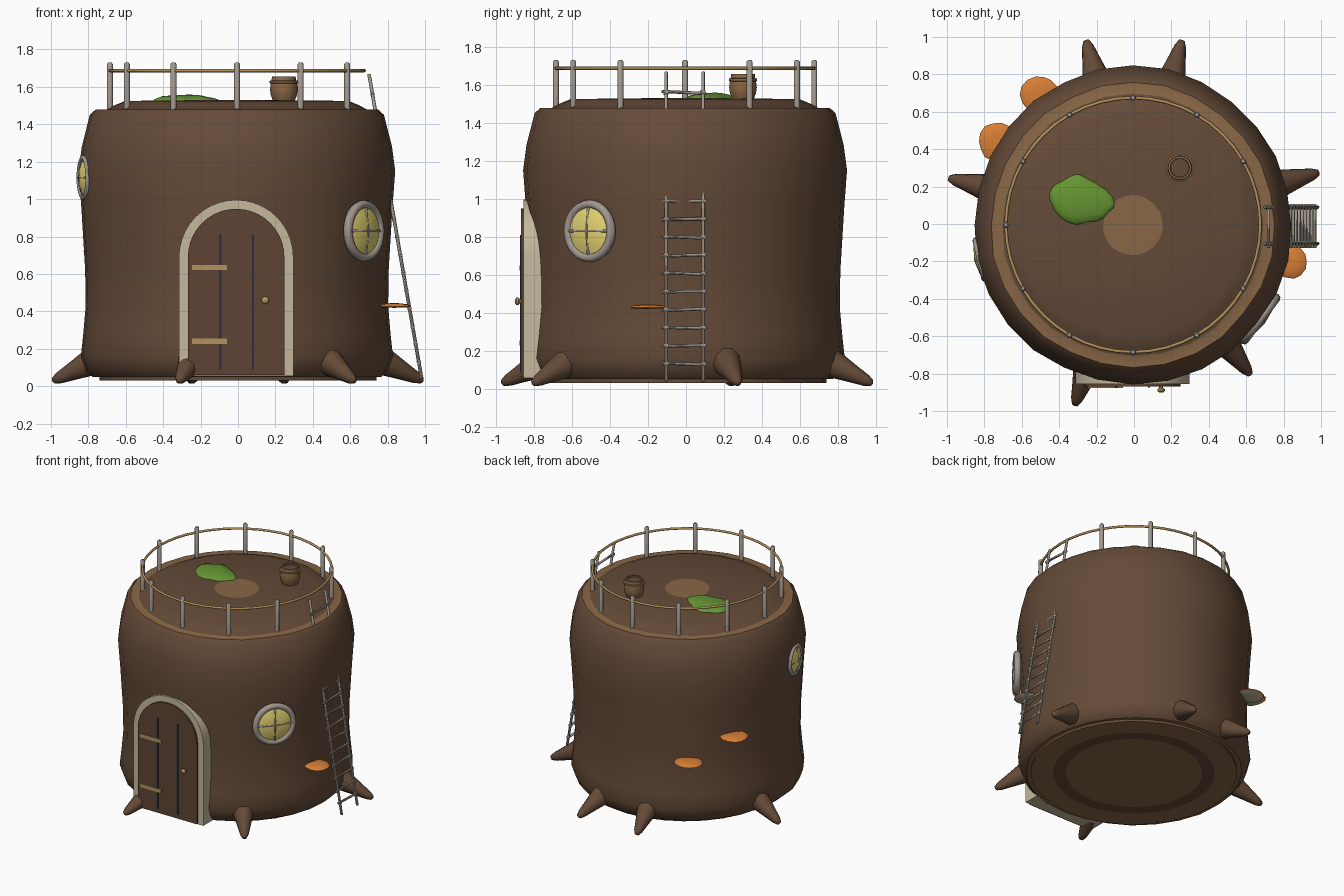
import bpy, bmesh, math, random
from mathutils import Vector, Matrix

random.seed(4)
if "Cube" in bpy.data.objects:
    bpy.data.objects.remove(bpy.data.objects["Cube"])


def material(name, rgb):
    m = bpy.data.materials.new(name)
    m.use_nodes = True
    m.diffuse_color = (*rgb, 1)
    m.node_tree.nodes["Principled BSDF"].inputs["Base Color"].default_value = (*rgb, 1)
    return m


BARK = material("bark brown", (.128, .069, .039))
PALE = material("pale wood", (.25, .135, .062))
DOOR = material("dark wood", (.112, .056, .034))
STONE = material("cream stone", (.56, .48, .34))
GAP = material("dark blue gap", (.02, .03, .055))
GLASS = material("yellow glass", (.80, .67, .17))
GREY = material("weathered grey", (.36, .315, .27))
TAN = material("tan rope", (.46, .29, .11))
ORANGE = material("orange fungus", (.68, .21, .035))
GREEN = material("leaf green", (.13, .30, .032))


def finish(name, bm, mats, matrix=Matrix(), angle=40):
    me = bpy.data.meshes.new(name)
    bm.to_mesh(me)
    bm.free()
    for m in mats:
        me.materials.append(m)
    me.transform(matrix)
    me.shade_smooth()
    me.set_sharp_from_angle(angle=math.radians(angle))
    ob = bpy.data.objects.new(name, me)
    bpy.context.collection.objects.link(ob)
    return ob


def lathe(name, profile, mats, sides=16, matrix=Matrix(), rule=lambda k: 0, wobble=0, angle=40):
    """Spin (radius, height) points, listed bottom to top, around z."""
    bm = bmesh.new()
    scale = [1 + random.uniform(-wobble, wobble) for _ in range(sides)]
    rows = []
    for r, z in profile:
        rows.append([bm.verts.new((r * s * math.cos(math.tau * i / sides),
                                   r * s * math.sin(math.tau * i / sides), z))
                     for i, s in enumerate(scale)])
    for k, (lo, hi) in enumerate(zip(rows, rows[1:])):
        for i in range(sides):
            j = (i + 1) % sides
            f = bm.faces.new((lo[i], lo[j], hi[j], hi[i]))
            f.material_index = rule(k)
    bmesh.ops.remove_doubles(bm, verts=bm.verts, dist=1e-5)
    return finish(name, bm, mats, matrix, angle)


def aim(a, b):
    a, b = Vector(a), Vector(b)
    return Matrix.Translation(a) @ (b - a).to_track_quat('Z', 'Y').to_matrix().to_4x4()


def rod(name, a, b, r, mat, sides=8):
    n = (Vector(b) - Vector(a)).length
    return lathe(name, [(0, 0), (r, 0), (r, n - r / 2), (r * .6, n), (0, n)], [mat], sides, aim(a, b))


def ring(name, major, minor, mat, matrix, sides=32, depth=1):
    pts = [(major + minor * math.cos(math.tau * k / 8),
            depth * minor * math.sin(math.tau * k / 8)) for k in range(9)]
    return lathe(name, pts, [mat], sides, matrix, angle=60)


def box(name, lo, hi, mat):
    bm = bmesh.new()
    lo, hi = Vector(lo), Vector(hi)
    bmesh.ops.create_cube(bm, size=1,
                          matrix=Matrix.Translation((lo + hi) / 2) @ Matrix.Diagonal((*(hi - lo), 1)))
    return finish(name, bm, [mat])


def arch(name, half, bottom, spring, front, back, mat):
    """Round-topped slab facing the front."""
    bm = bmesh.new()
    pts = [(half, bottom)]
    pts += [(half * math.cos(math.pi * k / 20), spring + half * math.sin(math.pi * k / 20))
            for k in range(21)]
    pts.append((-half, bottom))
    face = bm.faces.new([bm.verts.new((x - .01, front, z)) for x, z in pts])
    out = bmesh.ops.extrude_face_region(bm, geom=[face])
    bmesh.ops.translate(bm, vec=(0, back - front, 0),
                        verts=[v for v in out["geom"] if isinstance(v, bmesh.types.BMVert)])
    bmesh.ops.recalc_face_normals(bm, faces=bm.faces)
    return finish(name, bm, [mat])


# Trunk with pale rim and pale heartwood on the deck
trunk = [(0, .05), (.775, .05), (.812, .085), (.838, .16), (.825, .28), (.812, .43), (.815, .62),
         (.835, .95), (.85, 1.15), (.833, 1.28), (.79, 1.45), (.76, 1.478), (.70, 1.478),
         (.66, 1.5), (.6, 1.525), (.16, 1.53), (0, 1.53)]
lathe("trunk", trunk, [BARK, PALE], 28, Matrix.Translation((-.006, -.006, 0)),
      lambda k: int(k in (0, 11, 15)), .008)
lathe("trunk_base", [(0, .03), (.49, .03), (.58, .03), (.74, .03), (.74, .055)],
      [PALE, BARK], 32, rule=lambda k: int(k in (1, 3)))

# Roots
for x, y in [(-.25, .96), (.25, .96), (.97, .27), (-.97, .24), (.61, -.79), (-.31, -.95)]:
    lathe("root", [(.09, 0), (.075, .1), (.05, .21), (.032, .295), (.018, .328), (0, .336)], [BARK], 10,
          aim((x * .72, y * .72, .17), (x, y, .037)), angle=80)

# Door
arch("door_frame", .306, .055, .69, -.856, -.68, STONE)
arch("door", .258, .06, .69, -.87, -.8, DOOR)
for x in (-.095, .08):
    box("plank_gap", (x - .006, -.873, .09), (x + .006, -.868, .81), GAP)
for z in (.24, .635):
    box("hinge", (-.245, -.877, z - .014), (-.06, -.868, z + .014), TAN)
lathe("door_knob", [(0, 0), (.01, 0), (.01, .01), (.02, .018), (.02, .028), (.01, .036), (0, .037)],
      [TAN], 12, aim((.145, -.865, .46), (.145, -1, .46)))

# Round windows with domed panes, built in a plane that looks outward
for deg, z, size in ((-37, .83, .165), (193, 1.115, .122)):
    a = math.radians(deg)
    out = Vector((math.cos(a), math.sin(a), 0))
    side = Vector((-math.sin(a), math.cos(a), 0))
    m = Matrix((side, Vector((0, 0, 1)), out)).transposed().to_4x4()
    m.translation = out * .843 + Vector((0, 0, z))
    t = size * .14
    h = size - t
    ring("window_frame", h, t, GREY, m, 28, 1.1)
    lathe("window_glass", [(h, .002), (h * .75, .016), (h * .4, .026), (0, .03)], [GLASS], 28, m)
    for u, v in ((1, 0), (0, 1), (-1, 0), (0, -1)):
        rod("window_bar", m @ Vector((0, 0, .028)), m @ Vector((u * h, v * h, .01)), size * .045, GREY)

# Bracket fungi
for x, y, z, r in ((-.505, .69, .55, .102), (-.73, .44, .72, .102), (.835, -.2, .425, .092)):
    lathe("bracket_fungus", [(0, -.006), (r * .9, -.004), (r, .002), (r * .85, .012), (r * .4, .018), (0, .019)],
          [STONE, ORANGE], 14, Matrix.Translation((x, y, z)), lambda k: int(k > 0), .05, 60)

# Ladder leaning through the rim
foot, head = Vector((.982, 0, .04)), Vector((.70, 0, 1.67))
for y in (-.105, .09):
    off = Vector((0, y, 0))
    rod("ladder_rail", foot + off, head + off, .0095, GREY)
for k in range(16):
    z = .13 + k * .0953
    p = foot.lerp(head, (z - foot.z) / (head.z - foot.z))
    tilt = random.uniform(-.006, .006)
    rod("ladder_rung", p + Vector((0, -.128, tilt)), p + Vector((0, .108, -tilt)), .0085, GREY)
    for y in (-.105, .09):
        rod("rung_lashing", p + Vector((0, y - .014, 0)), p + Vector((0, y + .014, 0)), .0125, GREY)

# Railing, open for the ladder on one side
for k in range(1, 12):
    a = math.tau * k / 12
    x, y = .68 * math.cos(a) - .005, .68 * math.sin(a) - .005
    rod("rail_post", (x, y, 1.47), (x, y, 1.73), .016, GREY, 10)
ring("rail_rope", .68, .009, TAN, Matrix.Translation((-.005, -.005, 1.687)), 48)

# Barrel
barrel = [(.058, 0), (.07, .03), (.074, .06), (.07, .092), (.076, .095), (.076, .106),
          (.066, .109), (.063, .13), (.052, .13), (.05, .118), (0, .118)]
lathe("barrel", barrel, [PALE, BARK], 18, Matrix.Translation((.245, .3, 1.526)),
      lambda k: int(k > 7))

# Low bush
bm = bmesh.new()
bmesh.ops.create_icosphere(bm, subdivisions=3, radius=1)
for v in bm.verts:
    lump = 1 + .05 * math.sin(7 * v.co.x + 3 * v.co.y) + random.uniform(-.03, .03)
    taper = 1 - .3 * max(v.co.x, 0)
    v.co = Vector((v.co.x * .175, v.co.y * .135 * taper - .03 * max(v.co.x, 0), v.co.z * .036)) * lump
finish("bush", bm, [GREEN], Matrix.Translation((-.28, .13, 1.522)), 80)
